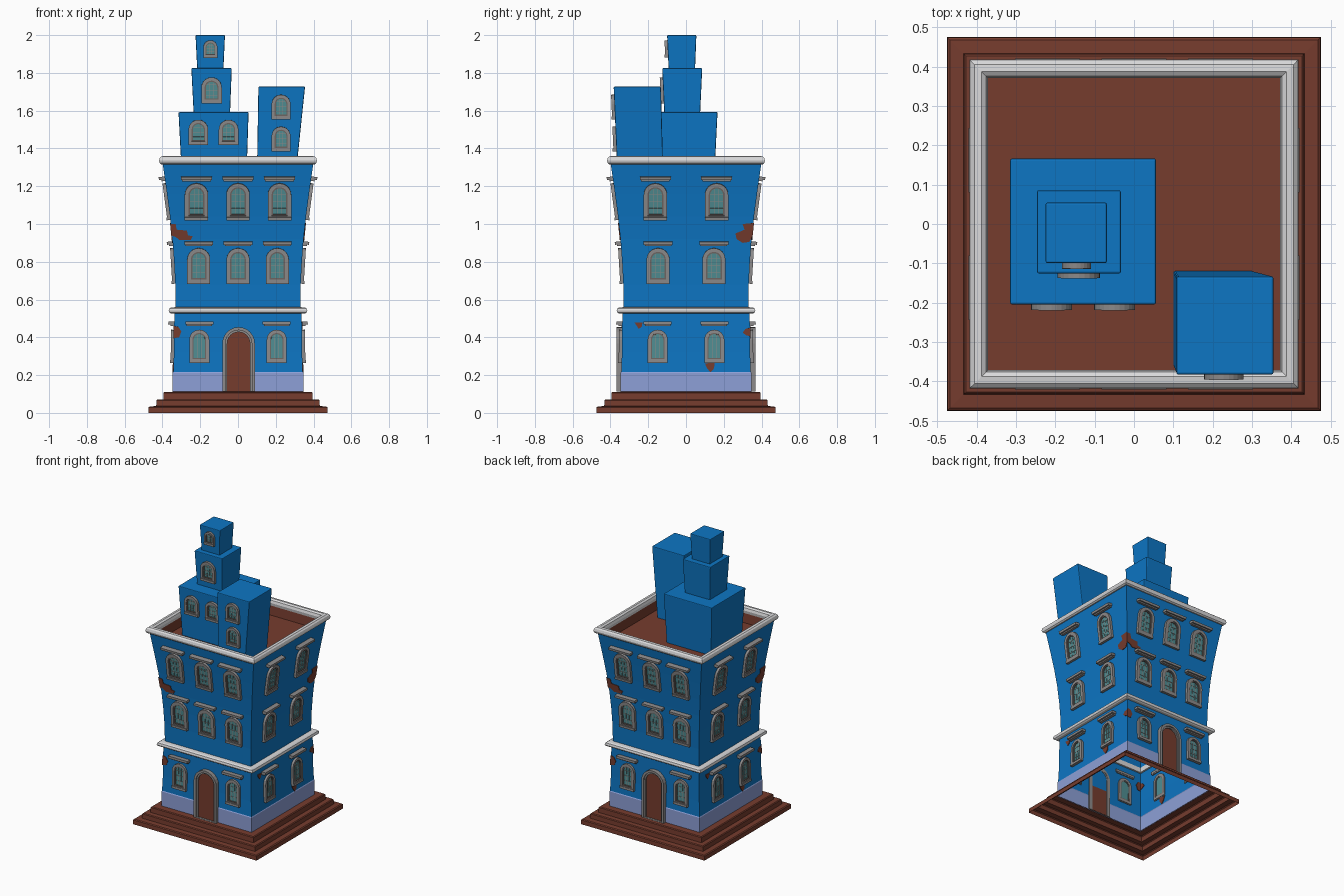
import bpy, bmesh, math
from mathutils import Matrix, Vector

if "Cube" in bpy.data.objects:
    bpy.data.objects.remove(bpy.data.objects["Cube"])

def material(name, rgb):
    m = bpy.data.materials.new(name)
    m.diffuse_color = (*rgb, 1)
    m.use_nodes = True
    m.node_tree.nodes["Principled BSDF"].inputs["Base Color"].default_value = m.diffuse_color
    return m

BLUE = material("blue_plaster", (0.004, 0.18, 0.55))
BROWN = material("brown_brick", (0.18, 0.045, 0.027))
PALE = material("pale_blue_plinth", (0.27, 0.35, 0.68))
WHITE = material("white_trim", (0.70, 0.70, 0.71))
GRAY = material("gray_stone", (0.27, 0.26, 0.26))
DARK = material("taupe_inner_frame", (0.16, 0.135, 0.125))
GLASS = material("teal_glass", (0.08, 0.27, 0.29))

def finish(name, bm, mats, normals=True):
    if normals:
        bmesh.ops.recalc_face_normals(bm, faces=bm.faces)
    me = bpy.data.meshes.new(name)
    bm.to_mesh(me)
    bm.free()
    for m in mats:
        me.materials.append(m)
    ob = bpy.data.objects.new(name, me)
    bpy.context.collection.objects.link(ob)
    return ob

def loft(name, rings, mat, closed=False, cap_top=False):
    """Stack of rectangles (x0, x1, y0, y1, z)."""
    bm = bmesh.new()
    loops = [[bm.verts.new(p) for p in ((a, c, z), (b, c, z), (b, d, z), (a, d, z))]
             for a, b, c, d, z in rings]
    pairs = list(zip(loops, loops[1:]))
    if closed:
        pairs.append((loops[-1], loops[0]))
    for lo, hi in pairs:
        for i in range(4):
            j = (i + 1) % 4
            bm.faces.new((lo[i], lo[j], hi[j], hi[i]))
    if cap_top:
        bm.faces.new(loops[-1])
    return finish(name, bm, [mat], normals=closed)

def square(profile):
    return [(-h, h, -h, h, z) for h, z in profile]

# ---- main body: open shell of square sections ----
WALL = [(0.343, 0.11), (0.343, 0.215), (0.339, 0.32), (0.337, 0.53), (0.330, 0.56), (0.332, 0.68),
        (0.338, 0.80), (0.347, 0.92), (0.360, 1.04), (0.376, 1.16), (0.398, 1.315)]

def half(z):
    for (h0, z0), (h1, z1) in zip(WALL, WALL[1:]):
        if z <= z1:
            return h0 + (h1 - h0) * (z - z0) / (z1 - z0)
    return WALL[-1][0]

loft("base_steps", square([(0.475, 0), (0.474, 0.029), (0.468, 0.034), (0.433, 0.036),
                           (0.432, 0.066), (0.427, 0.071), (0.395, 0.072), (0.394, 0.106),
                           (0.389, 0.111), (0.343, 0.112)]), BROWN)
loft("plinth", square([(0.346, 0.11), (0.346, 0.212), (0.343, 0.217)]), PALE)
loft("walls", square(WALL[1:]), BLUE)
loft("lower_cornice", square([(0.325, 0.526), (0.355, 0.526), (0.364, 0.532), (0.367, 0.541),
                              (0.364, 0.552), (0.355, 0.558), (0.325, 0.560)]), WHITE, closed=True)
loft("top_cornice", square([(0.375, 1.315), (0.405, 1.315), (0.414, 1.322), (0.418, 1.335),
                            (0.414, 1.35), (0.405, 1.358), (0.388, 1.36), (0.376, 1.352),
                            (0.371, 1.335)]), WHITE, closed=True)
loft("roof_floor", square([(0.378, 1.32), (0.372, 1.25)]), BROWN, cap_top=True)

# ---- roof towers ----
def tower(name, bottom, top):
    ob = loft(name, [bottom, top], BLUE, cap_top=True)
    b = ob.modifiers.new("soft_edges", 'BEVEL')
    b.width, b.segments = 0.005, 2

tower("tower_low", (-0.297, 0.045, -0.19, 0.15, 1.25), (-0.315, 0.056, -0.205, 0.167, 1.592))
tower("tower_middle", (-0.235, -0.042, -0.115, 0.075, 1.59), (-0.247, -0.033, -0.126, 0.086, 1.825))
tower("tower_top", (-0.216, -0.077, -0.092, 0.048, 1.822), (-0.225, -0.069, -0.10, 0.055, 2.0))
tower("side_tower", (0.10, 0.305, -0.362, -0.12, 1.25), (0.108, 0.355, -0.383, -0.133, 1.727))

# ---- windows and doors, built flat then placed on a wall ----
def arch(w, h, inset=0, n=12, floor=None):
    r = w / 2 - inset
    b = inset if floor is None else floor
    top = h - inset - r
    return [(-r, b), (r, b)] + [(r * math.cos(math.pi * i / n), top + r * math.sin(math.pi * i / n))
                                for i in range(n + 1)]

def ring(bm, M, outer, inner, d0, d1, mat):
    L = [[bm.verts.new(M @ Vector((x, -d, z))) for x, z in pts]
         for pts, d in ((outer, d0), (outer, d1), (inner, d1), (inner, d0))]
    n = len(outer)
    for a in range(4):
        p, q = L[a], L[(a + 1) % 4]
        for i in range(n):
            j = (i + 1) % n
            bm.faces.new((p[i], p[j], q[j], q[i])).material_index = mat

def plate(bm, M, pts, d0, d1, mat):
    a, b = ([bm.verts.new(M @ Vector((x, -d, z))) for x, z in pts] for d in (d0, d1))
    n = len(pts)
    faces = [bm.faces.new(a), bm.faces.new(b)]
    faces += [bm.faces.new((a[i], a[(i + 1) % n], b[(i + 1) % n], b[i])) for i in range(n)]
    for f in faces:
        f.material_index = mat

def bar(x0, x1, z0, z1):
    return [(x0, z0), (x1, z0), (x1, z1), (x0, z1)]

def placement(k, u, out, z, tilt):
    return (Matrix.Rotation(k * math.pi / 2, 4, 'Z') @ Matrix.Translation((u, -out, z))
            @ Matrix.Rotation(tilt, 4, 'X'))

MATS = [GRAY, DARK, GLASS, BROWN]

def window(name, M, w, h, lintel=None):
    bm = bmesh.new()
    t, s = 0.16 * w, 0.22 * w
    ring(bm, M, arch(w, h), arch(w, h, t), -0.008, 0.016, 0)
    ring(bm, M, arch(w, h, t), arch(w, h, s), -0.006, 0.011, 1)
    plate(bm, M, arch(w, h, s), -0.003, 0.005, 2)
    # glazing bars
    r = w / 2 - s
    for x in (-r / 3, r / 3):
        plate(bm, M, bar(x - 0.0012, x + 0.0012, s, h - s - 0.004), 0.005, 0.007, 0)
    for f in (0.3, 0.5, 0.7):
        plate(bm, M, bar(-r, r, h * f - 0.0012, h * f + 0.0012), 0.005, 0.007, 0)
    # sill
    plate(bm, M, bar(-w * 0.5, w * 0.5, -0.004, 0.012), -0.004, 0.02, 0)
    if lintel:
        lw, lz = lintel
        plate(bm, M, bar(-lw / 2, lw / 2, lz, lz + 0.016), -0.008, 0.032, 0)
        plate(bm, M, bar(-lw * 0.46, lw * 0.46, lz - 0.008, lz), -0.006, 0.02, 0)
    finish(name, bm, MATS)

# floor: bottom z, height, width, front spacing, side spacing, lintel z and width
FLOORS = [(0.268, 0.172, 0.106, 0.205, 0.15, 0.468, 0.148),
          (0.688, 0.185, 0.122, 0.208, 0.148, 0.892, 0.152),
          (1.026, 0.192, 0.124, 0.22, 0.162, 1.238, 0.165)]
SIDES = ["front", "right", "back", "left"]
for k, side in enumerate(SIDES):
    for fl, (z, h, w, fs, ss, lz, lw) in enumerate(FLOORS):
        tilt = math.atan((half(z + h) - half(z)) / h)
        cols = (-ss, ss) if k % 2 else ((-fs, fs) if fl == 0 else (-fs, 0, fs))
        for c, u in enumerate(cols):
            window(f"window_{side}_{fl + 1}_{c + 1}", placement(k, u, half(z), z, tilt),
                   w, h, (lw, lz - z))

# tower windows, front only: x, y, z, width, height
for i, (x, y, z, w, h) in enumerate([(-0.21, 0.198, 1.422, 0.104, 0.13), (-0.05, 0.198, 1.422, 0.104, 0.13),
                                     (-0.14, 0.117, 1.642, 0.108, 0.135), (-0.146, 0.094, 1.885, 0.074, 0.088),
                                     (0.228, 0.368, 1.388, 0.1, 0.128), (0.228, 0.375, 1.557, 0.1, 0.128)]):
    window(f"tower_window_{i + 1}", placement(0, x, y, z, 0.045), w, h)

# doors at front and back
for k in (0, 2):
    M = placement(k, 0.003 if k == 0 else 0, 0.343, 0.112, 0)
    bm = bmesh.new()
    ring(bm, M, arch(0.172, 0.342, floor=0), arch(0.172, 0.342, 0.016, floor=0.001), -0.008, 0.024, 0)
    ring(bm, M, arch(0.172, 0.342, 0.016, floor=0.001), arch(0.172, 0.342, 0.026, floor=0.002),
         -0.006, 0.015, 0)
    plate(bm, M, arch(0.172, 0.342, 0.026, floor=0.002), -0.003, 0.006, 3)
    finish(f"door_{SIDES[k]}", bm, MATS)

# ---- bare brick patches where plaster has fallen, repeated on the opposite side ----
PATCHES = [
    (0, [(-0.4, 1.0), (-0.33, 1.0), (-0.325, 0.97), (-0.27, 0.965), (-0.265, 0.94), (-0.24, 0.935),
         (-0.25, 0.915), (-0.31, 0.915), (-0.33, 0.932), (-0.4, 0.937)]),
    (1, [(0.4, 1.005), (0.30, 1.0), (0.31, 0.97), (0.262, 0.95), (0.268, 0.92), (0.30, 0.9),
         (0.335, 0.905), (0.4, 0.937)]),
    (0, [(-0.4, 0.46), (-0.315, 0.455), (-0.30, 0.43), (-0.312, 0.40), (-0.4, 0.395)]),
    (1, [(0.4, 0.45), (0.315, 0.445), (0.30, 0.425), (0.32, 0.41), (0.4, 0.405)]),
    (1, [(-0.272, 0.48), (-0.23, 0.478), (-0.235, 0.455), (-0.25, 0.445), (-0.262, 0.462)]),
    (1, [(0.10, 0.262), (0.152, 0.265), (0.148, 0.235), (0.13, 0.215), (0.112, 0.235)])]
for i, (k, pts) in enumerate(PATCHES):
    for kk in (k, (k + 2) % 4):
        R = Matrix.Rotation(kk * math.pi / 2, 4, 'Z')
        bm = bmesh.new()
        rows = []
        for d in (-0.004, 0.004):
            rows.append([bm.verts.new(R @ Vector((max(-half(z) - d, min(half(z) + d, u)),
                                                  -half(z) - d, z))) for u, z in pts])
        n = len(pts)
        bm.faces.new(rows[0])
        bm.faces.new(rows[1])
        for a in range(n):
            b = (a + 1) % n
            bm.faces.new((rows[0][a], rows[0][b], rows[1][b], rows[1][a]))
        finish(f"brick_patch_{i + 1}_{SIDES[kk]}", bm, [BROWN])
